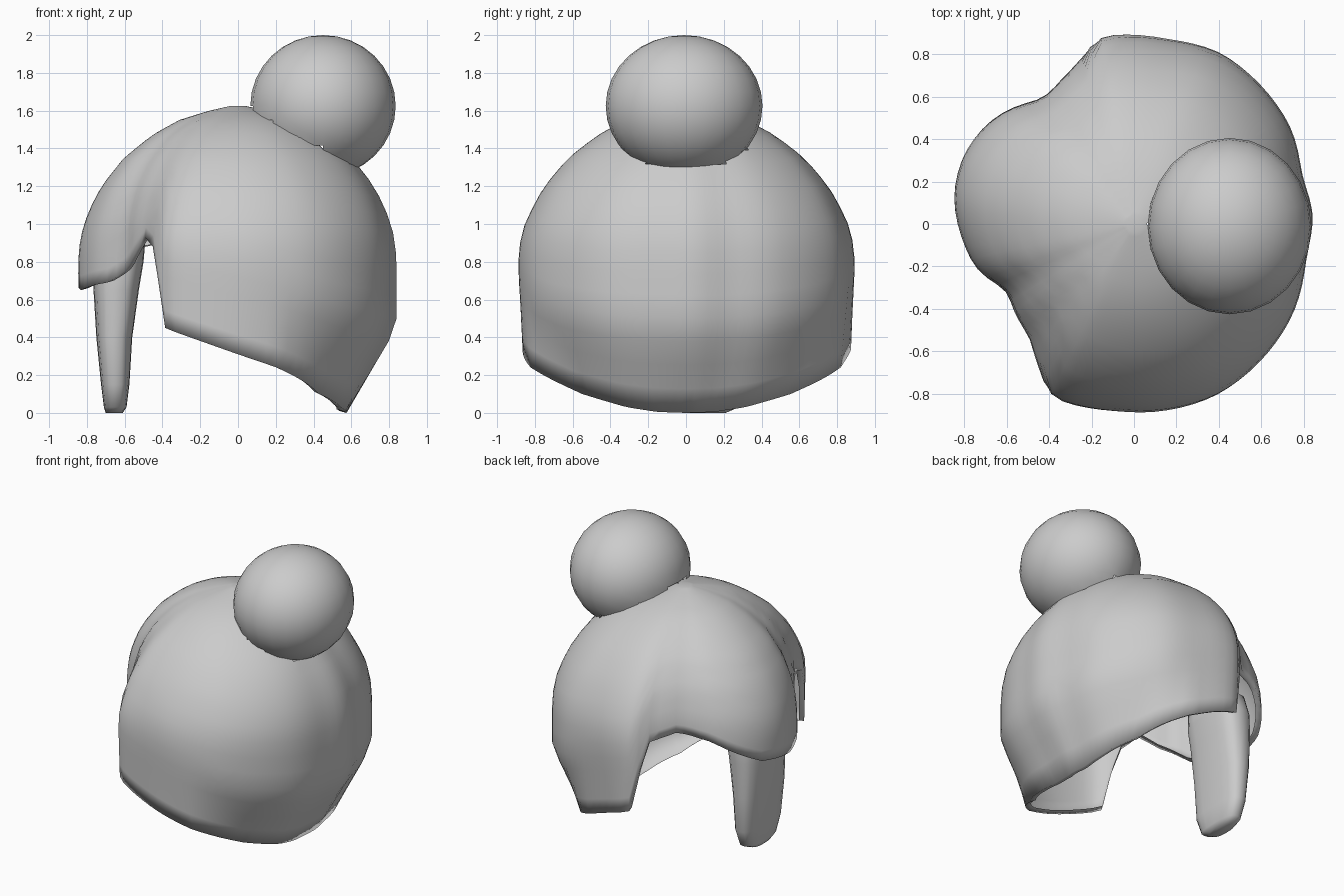
import bpy, bmesh, math

if "Cube" in bpy.data.objects:
    bpy.data.objects.remove(bpy.data.objects["Cube"])

hair_grey = bpy.data.materials.new("hair_grey")
hair_grey.diffuse_color = (0.6, 0.6, 0.6, 1)
hair_grey.use_nodes = True
hair_grey.node_tree.nodes["Principled BSDF"].inputs["Base Color"].default_value = hair_grey.diffuse_color


def interp(table, v):
    """Linear lookup in a list of (key, value) pairs."""
    if v <= table[0][0]:
        return table[0][1]
    for (a, fa), (b, fb) in zip(table, table[1:]):
        if v <= b:
            return fa + (fb - fa) * (v - a) / (b - a)
    return table[-1][1]


def build(name, bm):
    """Turn a bmesh into a smooth object."""
    mesh = bpy.data.meshes.new(name)
    bm.to_mesh(mesh)
    bm.free()
    mesh.materials.append(hair_grey)
    for p in mesh.polygons:
        p.use_smooth = True
    ob = bpy.data.objects.new(name, mesh)
    bpy.context.collection.objects.link(ob)
    return ob


def loft(rings):
    """Skin of quads through rings of points listed from bottom to top."""
    bm = bmesh.new()
    rows = [[bm.verts.new(p) for p in ring] for ring in rings]
    n = len(rows[0])
    for low, high in zip(rows, rows[1:]):
        for i in range(n):
            k = (i + 1) % n
            bm.faces.new((low[i], low[k], high[k], high[i]))
    bm.faces.new(rows[-1])
    return bm, rows


def trim(bm, hidden):
    """Delete faces whose centre is buried in another part."""
    doomed = [f for f in bm.faces if hidden(f.calc_center_median())]
    bmesh.ops.delete(bm, geom=doomed, context='FACES')


# Hair cap: plan outline, hem radius ratio, shoulder profile and hem height
outline = [(.845, .04), (.79, .22), (.74, .45), (.4, .81), (.15, .87), (-.14, .89), (-.2, .86),
           (-.27, .77), (-.43, .6), (-.6, .55), (-.74, .43), (-.82, .29), (-.85, .13),
           (-.83, 0), (-.74, -.22), (-.6, -.31), (-.5, -.55), (-.39, -.82),
           (-.1, -.88), (.38, -.81), (.75, -.42), (.81, -.15)]
polar = sorted((math.degrees(math.atan2(y, x)) % 360, math.hypot(x, y)) for x, y in outline)
polar = [(polar[-1][0] - 360, polar[-1][1])] + polar + [(polar[0][0] + 360, polar[0][1])]
flare = [(0, .68), (30, .73), (52, .79), (76, .95), (95, .98), (180, 1)]
profile = [(.8, 1), (.9, .99), (1.0, .965), (1.1, .915), (1.2, .855), (1.35, .715),
           (1.47, .54), (1.55, .37), (1.6, .18), (1.63, .02)]
back = [(0, 0), (15, .005), (30, .03), (52, .1), (76, .24)]
hem_left = back + [(88, .31), (100, .37), (104, .65), (108, .86), (120, .91),
                   (137, .86), (150, .76), (160, .69), (180, .65)]
hem_right = back + [(90, .31), (116, .45), (120, .72), (124, .88), (132, .93),
                    (145, .8), (160, .69), (180, .65)]


def hem_height(deg):
    return interp(hem_left, deg) if deg <= 180 else interp(hem_right, 360 - deg)


def cap_radius(deg, z):
    base = sum(interp(polar, (deg + d) % 360) for d in (-4, 0, 0, 4)) / 4
    fade = 0.6 * min(max((z - .9) / .7, 0), 1)
    base += (.85 - base) * fade
    h = interp(flare, min(deg, 360 - deg))
    low = min(1, h + (1 - h) * (z - hem_height(deg)) / .45)
    return base * low * interp(profile, z)


N, ROWS, TOP = 90, 20, 1.625
rings = []
for j in range(-1, ROWS + 1):
    t = math.sin(max(j, 0) / ROWS * math.pi / 2)
    ring = []
    for i in range(N):
        deg = i * 360 / N
        z0 = hem_height(deg)
        z = z0 + (TOP - z0) * t
        r = cap_radius(deg, z)
        if j < 0:                       # narrow lip folded inside the hem
            r, z = r - .04, z + .012
        a = math.radians(deg)
        ring.append((r * math.cos(a), r * math.sin(a), z))
    rings.append(ring)
cap_bm, _ = loft(rings)

# Round bun at the back of the crown
BUN, SIZE = (.45, -.01, 1.625), (.385, .415, .375)
bun_bm = bmesh.new()
bmesh.ops.create_uvsphere(bun_bm, u_segments=24, v_segments=16, radius=1)
for v in bun_bm.verts:
    v.co = [c + s * p for c, s, p in zip(BUN, SIZE, v.co)]


def in_bun(p):
    return sum(((q - c) / s) ** 2 for q, c, s in zip(p, BUN, SIZE)) < .85


def in_cap(p):
    deg = math.degrees(math.atan2(p.y, p.x)) % 360
    return p.z < 1.6 and math.hypot(p.x, p.y) < cap_radius(deg, p.z) - .04


trim(cap_bm, in_bun)
trim(bun_bm, in_cap)
build("hair_cap", cap_bm)
build("hair_bun", bun_bm)

# Flat lock hanging below the fringe: z, centre x, half depth, half width
lock = [(0, -.655, .045, .1), (.03, -.65, .06, .17), (.15, -.65, .075, .215),
        (.4, -.655, .095, .23), (.65, -.645, .12, .235), (.8, -.63, .13, .24), (.92, -.61, .12, .22)]


def rounded(c):
    """Square off a circle so the lock is a flat slab with round edges."""
    return math.copysign(abs(c) ** .7, c)


rings = [[(cx + hx * rounded(math.cos(a)), .11 + hy * rounded(math.sin(a)), z)
          for a in (k * math.tau / 20 for k in range(20))] for z, cx, hx, hy in lock]
lock_bm, rows = loft(rings)
lock_bm.faces.new(rows[0][::-1])
build("front_lock", lock_bm)
